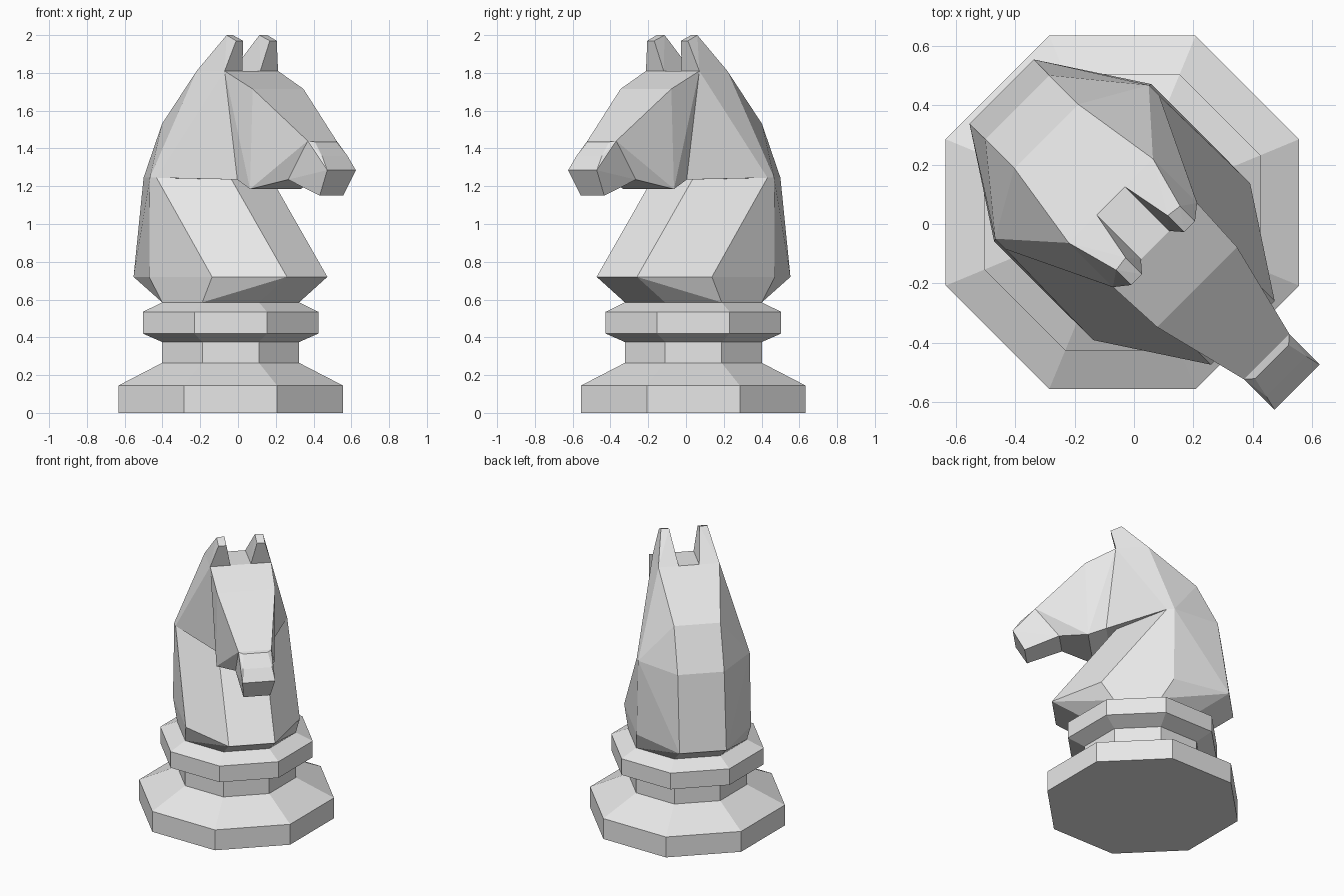
import bpy, bmesh, math

if "Cube" in bpy.data.objects:
    bpy.data.objects.remove(bpy.data.objects["Cube"])

# One flat stone grey for the whole piece
grey = bpy.data.materials.new("light_grey")
grey.diffuse_color = (0.8, 0.8, 0.8, 1)
grey.use_nodes = True
grey.node_tree.nodes["Principled BSDF"].inputs["Base Color"].default_value = grey.diffuse_color

S = math.sqrt(0.5)


def world(u, v, z):
    """u = forward (towards +x -y), v = sideways, z = up."""
    return ((u + v) * S, (v - u) * S, z)


def mirrored(pts):
    return [(u, s * v, z) for u, v, z in pts for s in (1, -1)]


def finish(bm, name):
    bmesh.ops.recalc_face_normals(bm, faces=bm.faces)
    me = bpy.data.meshes.new(name)
    bm.to_mesh(me)
    bm.free()
    me.materials.append(grey)
    ob = bpy.data.objects.new(name, me)
    bpy.context.collection.objects.link(ob)


def hull(name, pts):
    """Flat-faced convex block around the given points."""
    bm = bmesh.new()
    for p in pts:
        bm.verts.new(world(*p))
    res = bmesh.ops.convex_hull(bm, input=bm.verts)
    junk = [g for g in res["geom_interior"] if isinstance(g, bmesh.types.BMVert)]
    if junk:
        bmesh.ops.delete(bm, geom=junk, context='VERTS')
    bmesh.ops.dissolve_limit(bm, angle_limit=math.radians(2),
                             verts=bm.verts, edges=bm.edges)
    finish(bm, name)


CENTRE = -0.055  # the pedestal sits slightly behind the origin


def octagon(r, z):
    a = [math.radians(22.5 + 45 * k) for k in range(8)]
    return [(CENTRE + r * math.cos(t), r * math.sin(t), z) for t in a]


# Pedestal: stacked octagonal rings
profile = [(0.643, 0), (0.643, 0.145), (0.392, 0.265), (0.392, 0.375),
           (0.503, 0.42), (0.503, 0.535), (0.392, 0.585)]
bm = bmesh.new()
rings = [[bm.verts.new(world(*p)) for p in octagon(r, z)] for r, z in profile]
for lo, hi in zip(rings, rings[1:]):
    for i in range(8):
        j = (i + 1) % 8
        bm.faces.new((lo[i], lo[j], hi[j], hi[i]))
bm.faces.new(rings[0])
bm.faces.new(rings[-1])
finish(bm, "pedestal")

# Key outlines, one side only (forward, side, up)
chest = [(-0.629, 0.153, 0.72), (-0.291, 0.374, 0.72),
         (0.179, 0.373, 0.72), (0.518, 0.151, 0.72)]
neck_top = [(-0.555, 0.152, 1.245), (-0.295, 0.365, 1.245),
            (-0.245, 0.365, 1.245), (0.095, 0.151, 1.245)]
nape = [(-0.417, 0.152, 1.53)]
crown = [(-0.11, 0.2, 1.81), (0.1, 0.2, 1.81)]
cheek_back = [(0.1, 0.2, 1.81), (0.165, 0.17, 1.235)]
cheek_front = [(0.30, 0.19, 1.715), (0.28, 0.19, 1.185)]
nose_back = [(0.63, 0.108, 1.44), (0.475, 0.1, 1.235)]
nose_tip = [(0.655, 0.08, 1.435), (0.725, 0.095, 1.36),
            (0.775, 0.107, 1.285), (0.70, 0.088, 1.15)]

# Body and head blocks
hull("chest", octagon(0.392, 0.585) + mirrored(chest))
hull("neck", mirrored(chest + neck_top))
hull("skull", mirrored(neck_top + nape + crown + cheek_back[1:]))
hull("cheeks", mirrored(cheek_back + cheek_front))
hull("face", mirrored(cheek_front + nose_back))
hull("muzzle", mirrored(nose_back + nose_tip))

# Ears
ear = [(-0.11, 0.2, 1.81), (-0.11, 0.067, 1.81), (0.1, 0.2, 1.81), (0.1, 0.067, 1.81),
       (0.067, 0.152, 2.0), (0.06, 0.1, 2.0), (0.138, 0.1, 1.97), (0.138, 0.152, 1.97)]
for side, s in (("left", 1), ("right", -1)):
    hull(side + "_ear", [(u, s * v, z) for u, v, z in ear])
